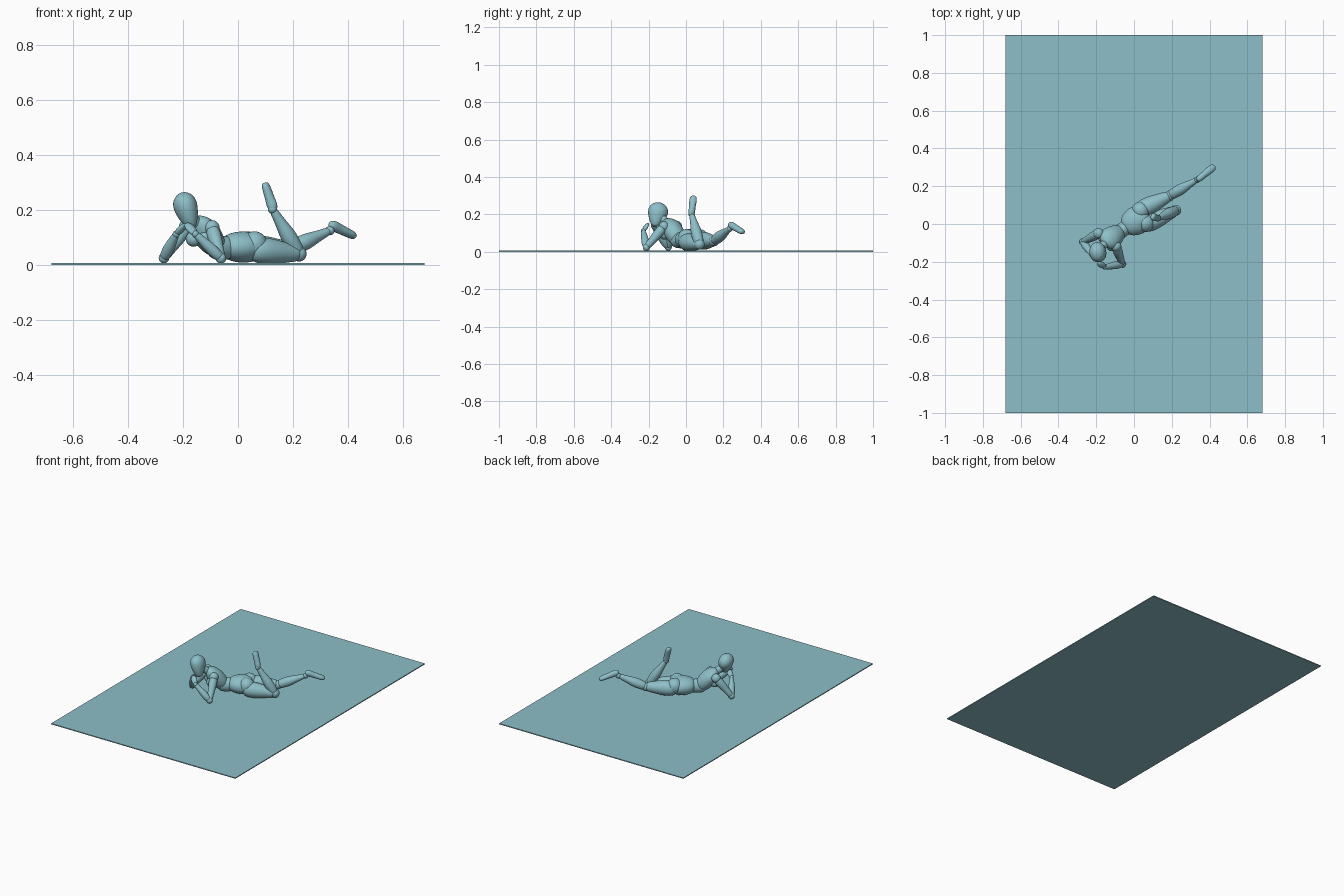
import bpy, bmesh, math
from mathutils import Vector

SEG = 14
teal = bpy.data.materials.new("teal")
teal.diffuse_color = (0.27, 0.52, 0.58, 1)


def loft(name, a, b, secs, side=(0, 0, 1)):
    """Smooth solid from a to b; secs = (t, half width along side, half depth)."""
    a, b = Vector(a), Vector(b)
    ax = (b - a).normalized()
    s = Vector(side)
    s = (s - ax * s.dot(ax)).normalized()
    n = s.cross(ax)
    bm = bmesh.new()
    rings = []
    for t, w, d in secs:
        c = a.lerp(b, t)
        rings.append([bm.verts.new(c + s * w * 1.03 * math.cos(2 * math.pi * i / SEG)
                                   + n * d * 1.03 * math.sin(2 * math.pi * i / SEG)) for i in range(SEG)])
    for r, q in zip(rings, rings[1:]):
        for i in range(SEG):
            j = (i + 1) % SEG
            bm.faces.new((r[i], r[j], q[j], q[i]))
    for r in (rings[0], rings[-1]):
        bm.faces.new(r)
    bmesh.ops.recalc_face_normals(bm, faces=bm.faces)
    for f in bm.faces:
        f.smooth = True
    me = bpy.data.meshes.new(name)
    bm.to_mesh(me)
    bm.free()
    ob = bpy.data.objects.new(name, me)
    bpy.context.collection.objects.link(ob)
    m = ob.modifiers.new("smooth", 'SUBSURF')
    m.levels = m.render_levels = 2


def ball(name, c, r):
    bpy.ops.mesh.primitive_uv_sphere_add(segments=24, ring_count=14, radius=r, location=c)
    bpy.context.object.name = name
    bpy.ops.object.shade_smooth()


def limb(name, a, b, radii):
    """Round limb with rounded ends; radii spread evenly along it."""
    n = len(radii) - 1
    secs = [(-0.03, radii[0] * .5, radii[0] * .5)]
    secs += [(0.03 + 0.94 * i / n, r, r) for i, r in enumerate(radii)]
    secs += [(1.03, radii[-1] * .5, radii[-1] * .5)]
    loft(name, a, b, secs, (0.1, 0.2, 1))


# Floor mat
bpy.ops.mesh.primitive_cube_add(size=1, location=(0, 0, 0.003))
mat = bpy.context.object
mat.name = "floor_mat"
mat.scale = (1.36, 2, 0.006)

# Head: egg shape tapering to the chin, with neck
loft("head", (-0.168, -0.168, 0.136), (-0.206, -0.138, 0.262),
     [(0, .010, .010), (.04, .020, .020), (.22, .031, .036), (.45, .041, .050),
      (.66, .045, .056), (.84, .039, .047), (.96, .022, .026), (1.0, .008, .008)], (1, 0.1, 0.3))
limb("neck", (-0.145, -0.095, 0.145), (-0.185, -0.135, 0.19), [.024, .021, .022])

# Torso: ribcage, narrow waist, pelvis
lat = (0.67, -0.74, 0)
loft("ribcage", (-0.080, -0.042, 0.062), (-0.155, -0.098, 0.168),
     [(-.12, .022, .025), (0, .042, .042), (.3, .055, .050), (.6, .062, .049),
      (.85, .055, .036), (1, .030, .020), (1.04, .012, .010)], lat)
for s, nm in ((-1, "left"), (1, "right")):
    ball(nm + "_breast", (-0.140 + s * .022, -0.094 - s * .022, 0.094), 0.028)
loft("waist", (-0.100, -0.060, 0.062), (-0.025, -0.005, 0.062),
     [(-.05, .02, .02), (.1, .040, .042), (.5, .039, .043), (.9, .040, .044), (1.05, .02, .02)], lat)
loft("pelvis", (-0.054, -0.022, 0.066), (0.075, 0.055, 0.064),
     [(0, .030, .025), (.08, .054, .042), (.35, .074, .056), (.65, .078, .058),
      (.9, .062, .050), (1, .035, .028)], (0.53, -0.85, 0))
for nm, c in (("left", (0.035, 0.070, 0.074)), ("right", (0.060, 0.005, 0.074))):
    ball(nm + "_buttock", c, 0.048)

# Legs: hip, knee, ankle, heel and toe positions per side
legs = {"left": ((0.025, 0.070, 0.060), (0.190, 0.150, 0.058), (0.335, 0.235, 0.125),
                 (0.345, 0.240, 0.144), (0.425, 0.305, 0.104)),
        "right": ((0.050, -0.008, 0.055), (0.222, 0.072, 0.040), (0.126, 0.030, 0.203),
                  (0.127, 0.030, 0.208), (0.098, 0.040, 0.298))}
for nm, (hip, knee, ankle, heel, toe) in legs.items():
    limb(nm + "_thigh", hip, knee, [.042, .049, .047, .042, .034, .029])
    ball(nm + "_knee", knee, 0.028)
    limb(nm + "_shin", knee, ankle, [.026, .029, .030, .024, .018, .015])
    ball(nm + "_ankle", ankle, 0.017)
    loft(nm + "_foot", heel, toe,
         [(-.14, .008, .009), (-.06, .016, .016), (.1, .018, .020), (.3, .017, .018), (.65, .020, .016),
          (.85, .020, .015), (.98, .016, .012), (1.02, .008, .006)],
         (0.5, -0.7, 0) if nm == "left" else (0.3, 1, 0))

# Arms: shoulder, elbow, wrist and fingertip positions per side
arms = {"left": ((-0.188, -0.050, 0.138), (-0.270, -0.095, 0.025), (-0.225, -0.160, 0.112), (-0.190, -0.178, 0.148)),
        "right": ((-0.095, -0.118, 0.135), (-0.062, -0.212, 0.024), (-0.155, -0.228, 0.112), (-0.188, -0.205, 0.150))}
for nm, (sh, el, wr, tip) in arms.items():
    ball(nm + "_shoulder", sh, 0.028)
    limb(nm + "_upper_arm", sh, el, [.024, .026, .023, .019, .018])
    ball(nm + "_elbow", el, 0.019)
    limb(nm + "_forearm", el, wr, [.018, .021, .020, .016, .013])
    ball(nm + "_wrist", wr, 0.013)
    loft(nm + "_hand", wr, tip,
         [(-.1, .007, .006), (.1, .014, .010), (.5, .019, .012), (.85, .016, .009), (1.05, .007, .004)],
         (1, 0.6, 0.2))

# One colour for every part
for ob in bpy.context.scene.objects:
    ob.data.materials.append(teal)
